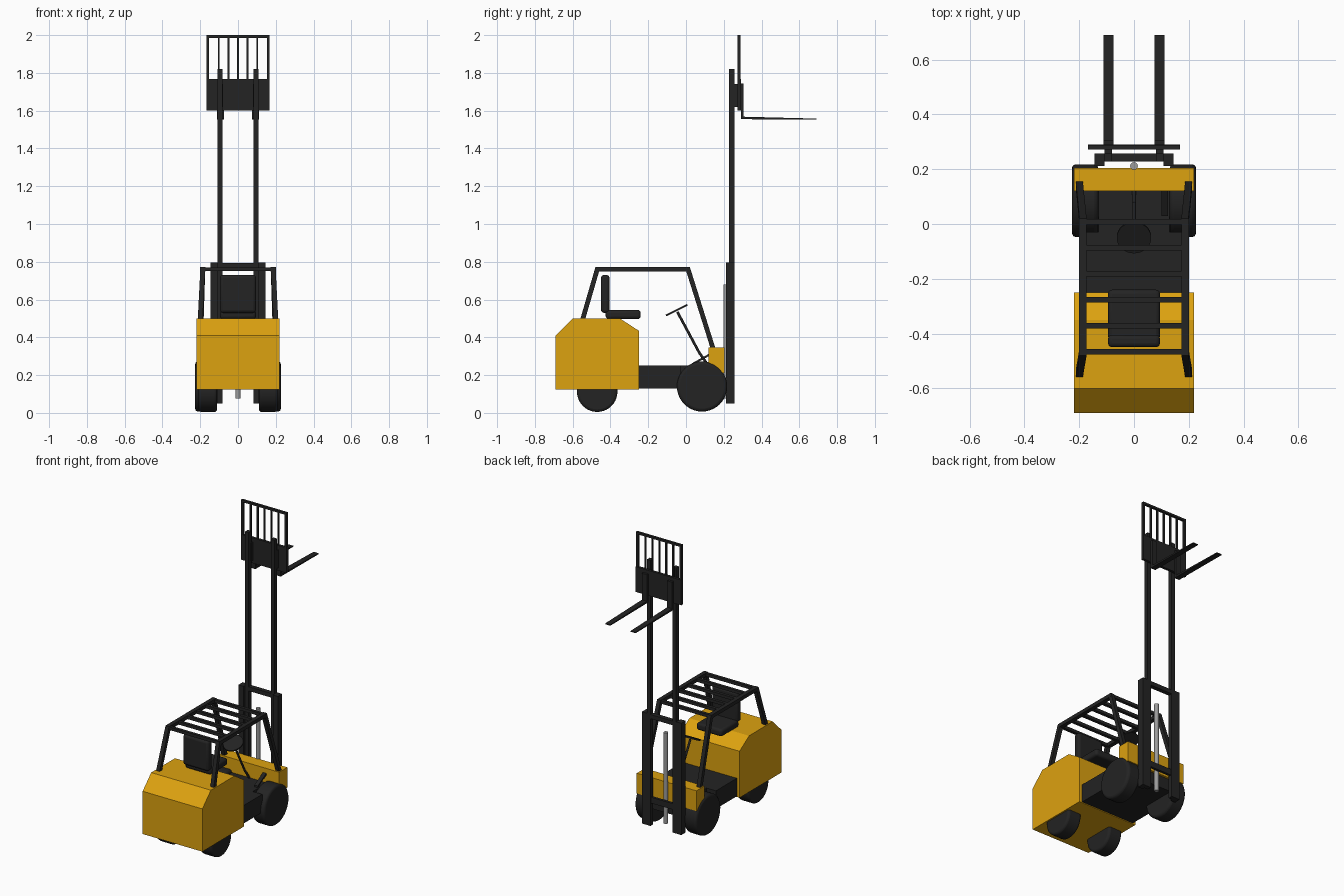
import bpy, bmesh, math
from mathutils import Vector

cube = bpy.data.objects.get("Cube")
if cube:
    bpy.data.objects.remove(cube, do_unlink=True)


def material(name, colour, rough=0.6):
    m = bpy.data.materials.new(name)
    m.use_nodes = True
    m.diffuse_color = (*colour, 1)
    node = m.node_tree.nodes["Principled BSDF"]
    node.inputs["Base Color"].default_value = (*colour, 1)
    node.inputs["Roughness"].default_value = rough
    return m


YELLOW = material("body yellow", (0.72, 0.36, 0.005))
BLACK = material("frame black", (0.017, 0.017, 0.017))
STEEL = material("cylinder steel", (0.33, 0.33, 0.33))


def finish(name, bm, mat, bevel=0, segments=3, smooth=False):
    bmesh.ops.recalc_face_normals(bm, faces=bm.faces)
    mesh = bpy.data.meshes.new(name)
    bm.to_mesh(mesh)
    bm.free()
    mesh.materials.append(mat)
    ob = bpy.data.objects.new(name, mesh)
    bpy.context.collection.objects.link(ob)
    if bevel:
        mod = ob.modifiers.new("rounded edges", "BEVEL")
        mod.width, mod.segments = bevel, segments
        mod.limit_method, mod.angle_limit = "ANGLE", math.radians(40)
    if smooth:
        bpy.ops.object.select_all(action="DESELECT")
        ob.select_set(True)
        bpy.context.view_layer.objects.active = ob
        bpy.ops.object.shade_smooth_by_angle(angle=math.radians(35))
    return ob


def box(name, x, y, z, mat=BLACK, **kw):
    """Box from (low, high) ranges on each axis."""
    bm = bmesh.new()
    bmesh.ops.create_cube(bm, size=1)
    for v in bm.verts:
        v.co = [r[0] if c < 0 else r[1] for c, r in zip(v.co, (x, y, z))]
    return finish(name, bm, mat, **kw)


def extrusion(name, profile, x, mat=BLACK, **kw):
    """Side profile of (y, z) points extruded across an x range."""
    bm = bmesh.new()
    face = bm.faces.new([bm.verts.new((x[0], y, z)) for y, z in profile])
    moved = bmesh.ops.extrude_face_region(bm, geom=[face])["geom"]
    verts = [g for g in moved if isinstance(g, bmesh.types.BMVert)]
    bmesh.ops.translate(bm, verts=verts, vec=(x[1] - x[0], 0, 0))
    return finish(name, bm, mat, **kw)


def rod(name, a, b, radius, mat=BLACK, sides=32, **kw):
    """Cylinder between two points."""
    a, b = Vector(a), Vector(b)
    bm = bmesh.new()
    bmesh.ops.create_cone(bm, cap_ends=True, segments=sides, radius1=radius,
                          radius2=radius, depth=(b - a).length)
    ob = finish(name, bm, mat, smooth=True, **kw)
    ob.location = (a + b) / 2
    ob.rotation_euler = Vector((0, 0, 1)).rotation_difference(b - a).to_euler()
    return ob


def pillar(name, a, b, wx, wy):
    """Leaning bar with level ends."""
    bm = bmesh.new()
    bmesh.ops.create_cube(bm, size=1)
    for v in bm.verts:
        end = a if v.co.z < 0 else b
        v.co = Vector(end) + Vector((v.co.x * wx, v.co.y * wy, 0))
    return finish(name, bm, BLACK)


# Body
extrusion("counterweight", [(-0.69, 0.125), (-0.69, 0.41), (-0.6, 0.5), (-0.35, 0.5),
                            (-0.25, 0.435), (-0.25, 0.125)], (-0.22, 0.22), YELLOW)
box("front_cowl", (-0.22, 0.22), (0.12, 0.205), (0.21, 0.345), YELLOW)
box("chassis", (-0.2, 0.2), (-0.26, -0.03), (0.13, 0.25))
box("front_chassis", (-0.13, 0.13), (-0.03, 0.19), (0.13, 0.25))

for side, s in (("left", 1), ("right", -1)):
    def span(a, b):
        return (min(s * a, s * b), max(s * a, s * b))

    # Wheels
    rod(side + "_front_wheel", (s * 0.13, 0.085, 0.14), (s * 0.227, 0.085, 0.14),
        0.133, sides=40, bevel=0.016)
    rod(side + "_rear_wheel", (s * 0.11, -0.47, 0.112), (s * 0.21, -0.47, 0.112),
        0.107, sides=40, bevel=0.014)
    # Overhead guard sides
    pillar(side + "_front_pillar", (s * 0.2, 0.145, 0.335), (s * 0.186, 0.008, 0.77), 0.026, 0.026)
    pillar(side + "_rear_pillar", (s * 0.2, -0.547, 0.495), (s * 0.186, -0.467, 0.77), 0.026, 0.026)
    box(side + "_roof_rail", span(0.173, 0.2), (-0.478, 0.02), (0.748, 0.772))
    # Mast
    box(side + "_outer_mast", span(0.108, 0.145), (0.212, 0.257), (0.05, 0.795))
    box(side + "_inner_mast", span(0.082, 0.108), (0.228, 0.257), (0.05, 1.82))
    box(side + "_carriage_bracket", span(0.08, 0.108), (0.255, 0.275), (1.62, 1.74))
    # Forks
    extrusion(side + "_fork", [(0.29, 1.745), (0.305, 1.745), (0.305, 1.568), (0.69, 1.558),
                               (0.69, 1.552), (0.29, 1.555)], span(0.075, 0.112))
    box(side + "_backrest_post", span(0.153, 0.168), (0.272, 0.288), (1.6, 2.0))

# Roof slats
for i in range(6):
    y = 0.008 - 0.095 * i
    box(f"roof_slat_{i + 1}", (-0.175, 0.175), (y - 0.01, y + 0.01), (0.75, 0.77))

# Mast crossbars and lift cylinder
box("mast_top_crossbar", (-0.11, 0.11), (0.228, 0.257), (0.765, 0.793))
box("mast_lower_crossbar", (-0.11, 0.11), (0.235, 0.252), (0.2, 0.24))
rod("lift_cylinder", (0, 0.212, 0.075), (0, 0.212, 0.68), 0.014, STEEL, sides=20)

# Carriage and load backrest
box("carriage_plate", (-0.168, 0.168), (0.272, 0.29), (1.6, 1.768))
box("backrest_top_bar", (-0.168, 0.168), (0.272, 0.288), (1.986, 2.0))
for i in range(5):
    x = 0.051 * (i - 2)
    box(f"backrest_bar_{i + 1}", (x - 0.005, x + 0.005), (0.275, 0.285), (1.76, 1.99))

# Seat
box("seat_cushion", (-0.095, 0.095), (-0.425, -0.24), (0.497, 0.545), bevel=0.015, smooth=True)
box("seat_back", (-0.095, 0.095), (-0.45, -0.405), (0.53, 0.73), bevel=0.015, smooth=True)

# Steering and pedal
rod("steering_column", (0, 0.075, 0.31), (0, -0.046, 0.535), 0.007, sides=12)
rod("steering_wheel", (0, -0.047, 0.54), (0, -0.051, 0.548), 0.063)
rod("column_base", (0, 0.125, 0.24), (0, 0.075, 0.312), 0.007, sides=12)
extrusion("pedal", [(0.03, 0.25), (0.03, 0.262), (0.12, 0.312), (0.12, 0.3)], (0.1, 0.125))
